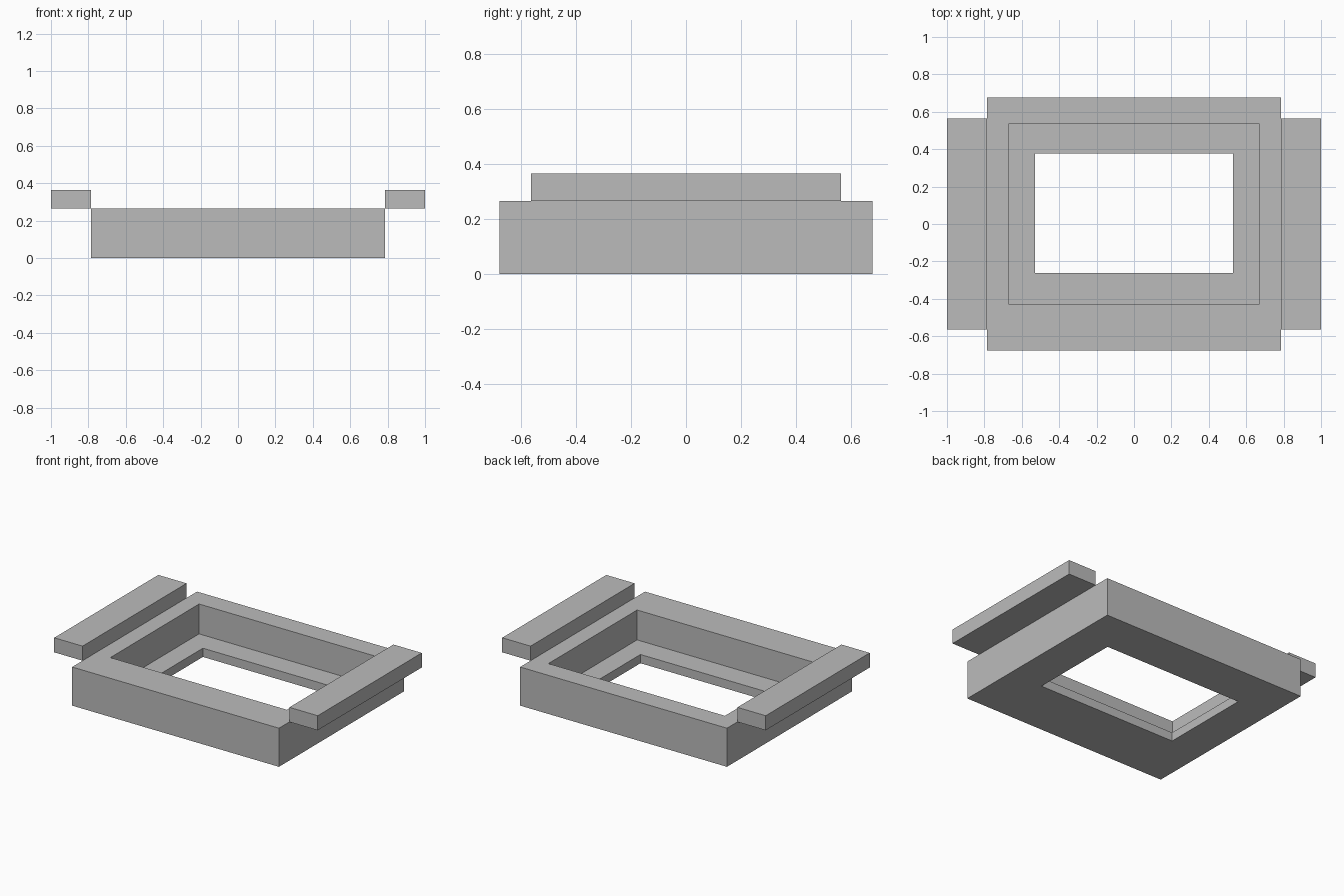
import bpy
import bmesh

# Remove the default cube
cube = bpy.data.objects.get("Cube")
if cube:
    bpy.data.objects.remove(cube, do_unlink=True)

# Single grey material
grey = bpy.data.materials.new("plain_grey")
grey.use_nodes = True
colour = (0.5, 0.5, 0.5, 1.0)
grey.diffuse_color = colour
grey.node_tree.nodes["Principled BSDF"].inputs["Base Color"].default_value = colour


def add_object(name, bm):
    bmesh.ops.recalc_face_normals(bm, faces=bm.faces)
    mesh = bpy.data.meshes.new(name)
    bm.to_mesh(mesh)
    bm.free()
    mesh.materials.append(grey)
    obj = bpy.data.objects.new(name, mesh)
    bpy.context.collection.objects.link(obj)
    return obj


def rectangle(bm, half_x, y0, y1, z):
    corners = ((-half_x, y0), (half_x, y0), (half_x, y1), (-half_x, y1))
    return [bm.verts.new((x, y, z)) for x, y in corners]


# Frame: rectangular rings joined into one closed stepped section
TOP, LEDGE = 0.265, 0.06
outer = (0.785, -0.677, 0.677)
recess = (0.67, -0.427, 0.535)
opening = (0.53, -0.263, 0.376)
section = [(outer, 0), (outer, TOP), (recess, TOP),
           (recess, LEDGE), (opening, LEDGE), (opening, 0)]

bm = bmesh.new()
rings = [rectangle(bm, *size, z) for size, z in section]
for a, b in zip(rings, rings[1:] + rings[:1]):
    for i in range(4):
        j = (i + 1) % 4
        bm.faces.new((a[i], a[j], b[j], b[i]))
add_object("stepped_frame", bm)


# Side bars resting along the upper outer edges of the frame
def side_bar(name, side):
    bm = bmesh.new()
    bmesh.ops.create_cube(bm, size=1)
    bmesh.ops.scale(bm, vec=(0.215, 1.128, 0.1), verts=bm.verts)
    bmesh.ops.translate(bm, vec=(side * 0.8925, 0, TOP + 0.05), verts=bm.verts)
    add_object(name, bm)


side_bar("left_bar", 1)
side_bar("right_bar", -1)
